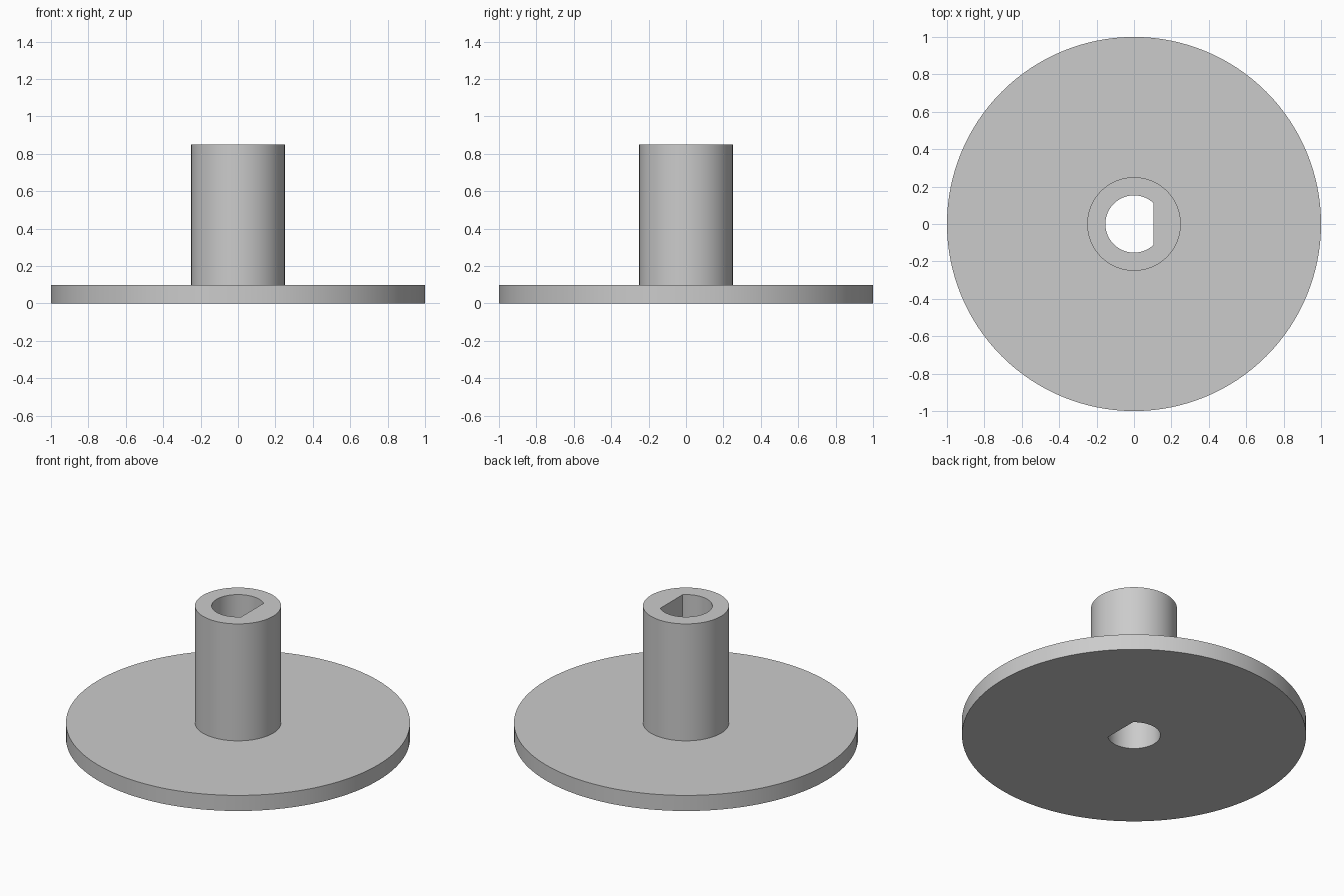
import bpy, bmesh
from math import acos, cos, sin, tau, radians

cube = bpy.data.objects.get("Cube")
if cube:
    bpy.data.objects.remove(cube)

SEGMENTS = 128
DISC_R, DISC_TOP = 1.0, 0.10
HUB_R, HUB_TOP = 0.25, 0.85
BORE_R, FLAT_X = 0.153, 0.103

grey = bpy.data.materials.new("plain grey")
grey.use_nodes = True
colour = (0.6, 0.6, 0.6, 1)
grey.diffuse_color = colour
grey.node_tree.nodes["Principled BSDF"].inputs["Base Color"].default_value = colour

# Even angles, with the nearest ones moved onto the corners of the bore's flat
angles = [tau * i / SEGMENTS for i in range(SEGMENTS)]
corner = acos(FLAT_X / BORE_R)
nearest = round(corner / tau * SEGMENTS)
angles[nearest], angles[-nearest] = corner, tau - corner


def round_radius(r):
    return lambda a: r


def bore_radius(a):
    # Circle cut off by a flat on the +x side
    return min(BORE_R, FLAT_X / cos(a)) if cos(a) > 0 else BORE_R


# Closed cross-section: bore, underside, rim, disc top, hub wall, hub top
section = [
    (bore_radius, 0),
    (round_radius(DISC_R), 0),
    (round_radius(DISC_R), DISC_TOP),
    (round_radius(HUB_R), DISC_TOP),
    (round_radius(HUB_R), HUB_TOP),
    (bore_radius, HUB_TOP),
]

bm = bmesh.new()
rings = [[bm.verts.new((r(a) * cos(a), r(a) * sin(a), z)) for a in angles]
         for r, z in section]
for k, ring in enumerate(rings):
    above = rings[(k + 1) % len(rings)]
    for i in range(SEGMENTS):
        j = (i + 1) % SEGMENTS
        bm.faces.new((ring[i], ring[j], above[j], above[i]))
bmesh.ops.recalc_face_normals(bm, faces=bm.faces)

mesh = bpy.data.meshes.new("flanged_hub")
bm.to_mesh(mesh)
bm.free()
mesh.materials.append(grey)
hub = bpy.data.objects.new("flanged_hub", mesh)
bpy.context.collection.objects.link(hub)

# Smooth walls, crisp edges
bpy.ops.object.select_all(action="DESELECT")
hub.select_set(True)
bpy.context.view_layer.objects.active = hub
bpy.ops.object.shade_smooth_by_angle(angle=radians(30))
